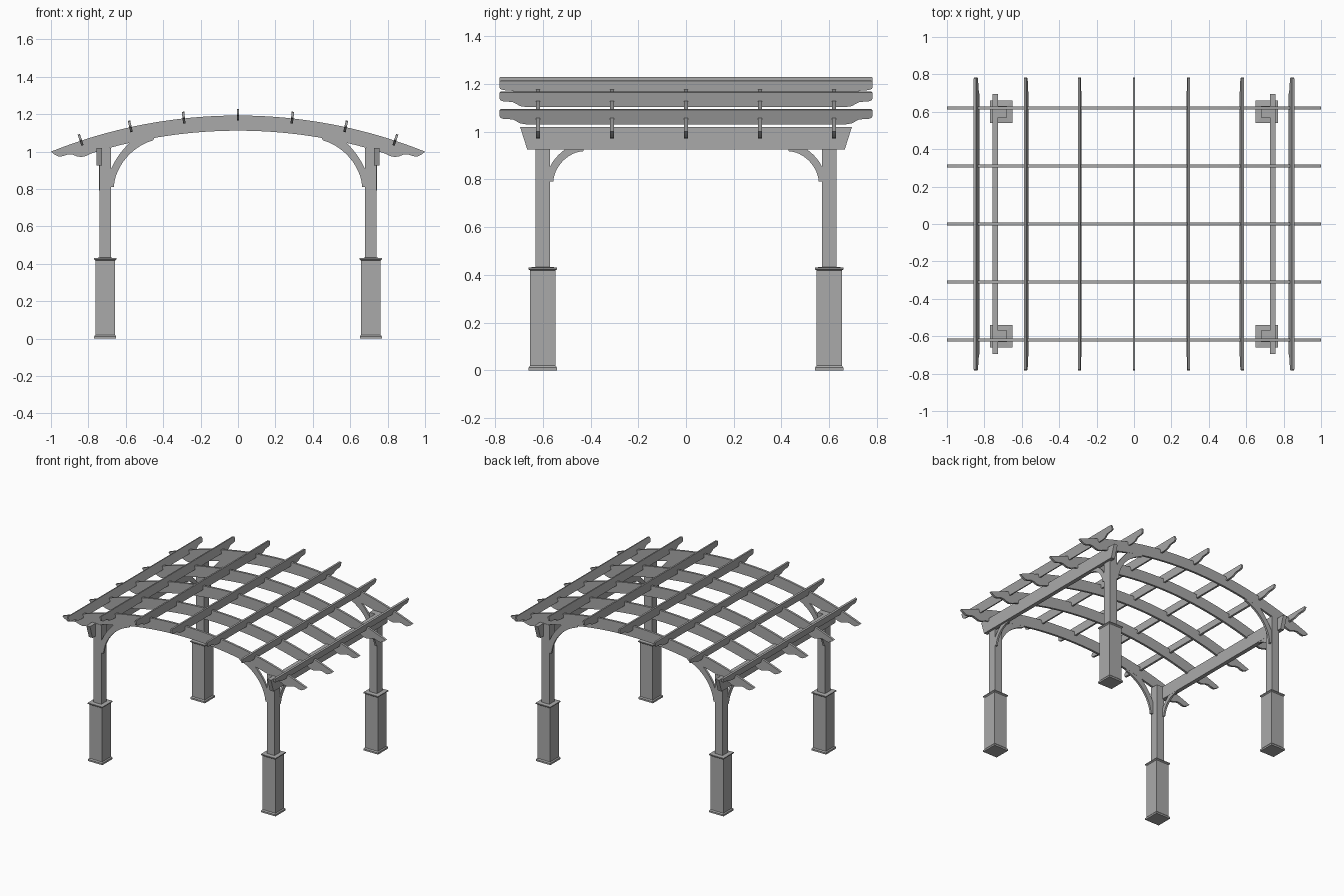
import bpy, bmesh, math

if "Cube" in bpy.data.objects:
    bpy.data.objects.remove(bpy.data.objects["Cube"], do_unlink=True)

grey = bpy.data.materials.new("grey_timber")
grey.use_nodes = True
COLOUR = (0.4, 0.4, 0.4, 1)
grey.diffuse_color = COLOUR
grey.node_tree.nodes["Principled BSDF"].inputs["Base Color"].default_value = COLOUR

ARCH_R = 2.687              # radius of the roof arch along its top edge
ARCH_Z = 1.193 - ARCH_R     # height of the arch centre
POST_X, POST_Y = 0.71, 0.60
RAFTER_Y = 0.62


def finish(name, bm):
    bmesh.ops.recalc_face_normals(bm, faces=bm.faces)
    mesh = bpy.data.meshes.new(name)
    bm.to_mesh(mesh)
    bm.free()
    mesh.materials.append(grey)
    obj = bpy.data.objects.new(name, mesh)
    bpy.context.collection.objects.link(obj)
    return obj


def loft(name, rings, capped=True):
    """Skin a list of matching closed rings and cap both ends."""
    bm = bmesh.new()
    loops = [[bm.verts.new(p) for p in ring] for ring in rings]
    for a, b in zip(loops, loops[1:]):
        for i in range(len(a)):
            j = (i + 1) % len(a)
            bm.faces.new((a[i], a[j], b[j], b[i]))
    bm.faces.new(loops[0])
    bm.faces.new(loops[-1])
    return finish(name, bm)


def board(name, outline, thickness, place):
    """Sawn board: a flat outline given thickness, set by place(u, v, t)."""
    h = thickness / 2
    return loft(name, [[place(u, v, t) for u, v in outline] for t in (-h, h)])


def square_turning(name, x, y, profile):
    """Square column from (half width, height) pairs."""
    corners = ((-1, -1), (1, -1), (1, 1), (-1, 1))
    return loft(name, [[(x + a * w, y + b * w, z) for a, b in corners]
                       for w, z in profile])


def arc_z(x, radius):
    return ARCH_Z + math.sqrt(radius * radius - x * x)


def bezier(p0, p1, p2, p3, n=12):
    pts = []
    for i in range(n + 1):
        t = i / n
        s = 1 - t
        pts.append(tuple(s**3 * a + 3 * s * s * t * b + 3 * s * t * t * c + t**3 * d
                         for a, b, c, d in zip(p0, p1, p2, p3)))
    return pts


# Posts with boxed, trimmed sleeves
SLEEVE = [(0.059, 0), (0.059, 0.012), (0.0525, 0.02), (0.0525, 0.418),
          (0.06, 0.424), (0.06, 0.431), (0.031, 0.433)]
for sx, side in ((-1, "right"), (1, "left")):
    for sy, end in ((-1, "front"), (1, "back")):
        tag = f"{end}_{side}"
        square_turning(f"sleeve_{tag}", sx * POST_X, sy * POST_Y, SLEEVE)
        square_turning(f"post_{tag}", sx * POST_X, sy * POST_Y,
                       [(0.031, 0.43), (0.031, 1.02)])

        # Curved brace up to the arched rafter
        low = bezier((0.664, 0.812), (0.655, 0.93), (0.56, 1.03), (0.455, 1.06))
        high = bezier((0.57, 1.056), (0.61, 1.02), (0.655, 0.965), (0.682, 0.9))
        brace = low + [(0.445, 1.078)] + high + [(0.682, 0.812)]
        board(f"rafter_brace_{tag}", brace, 0.015,
              lambda u, v, t: (sx * u, sy * RAFTER_Y + t, v))

        # Curved brace up to the side beam
        low = bezier((0.556, 0.792), (0.55, 0.86), (0.49, 0.915), (0.43, 0.918))
        high = bezier((0.50, 0.93), (0.53, 0.91), (0.56, 0.88), (0.572, 0.845))
        brace = low + [(0.43, 0.93)] + high + [(0.572, 0.792)]
        board(f"beam_brace_{tag}", brace, 0.014,
              lambda u, v, t: (sx * 0.735 + t, sy * u, v))

    # Side beam with angled ends
    board(f"side_beam_{side}",
          [(-0.665, 0.925), (0.665, 0.925), (0.695, 1.02), (-0.695, 1.02)],
          0.03, lambda u, v, t: (sx * 0.742 + t, u, v))

# Arched rafters with scalloped tails
N = 40
top = [(-1 + 2 * i / N, arc_z(-1 + 2 * i / N, ARCH_R)) for i in range(N + 1)]
under = [(0.75 - 1.5 * i / N, arc_z(0.75 - 1.5 * i / N, ARCH_R - 0.081))
         for i in range(N + 1)]
tail = [(0.985, 0.987), (0.957, 0.973), (0.935, 0.976), (0.91, 0.985),
        (0.885, 0.984), (0.862, 0.975), (0.84, 0.971), (0.815, 0.976), (0.79, 0.988)]
rafter = top + tail + under + [(-x, z) for x, z in reversed(tail)]
for i in range(5):
    y = RAFTER_Y * (i - 2) / 2
    board(f"arched_rafter_{i + 1}", rafter, 0.016, lambda u, v, t: (u, y + t, v))

# Roof slats, standing square to the arch, with shaped ends
half = [(0.67, -0.027), (0.695, -0.023), (0.71, -0.014), (0.725, -0.006),
        (0.745, -0.004), (0.765, -0.003), (0.778, 0.002), (0.782, 0.01),
        (0.782, 0.031), (0.777, 0.036)]
slat = half + [(-y, r) for y, r in reversed(half)]
for i, x in enumerate((-0.84, -0.575, -0.29, 0, 0.29, 0.575, 0.84)):
    a = math.asin(x / ARCH_R)
    s, c = math.sin(a), math.cos(a)
    board(f"roof_slat_{i + 1}", slat, 0.013,
          lambda u, v, t: ((ARCH_R + v) * s + t * c, u,
                           ARCH_Z + (ARCH_R + v) * c - t * s))
